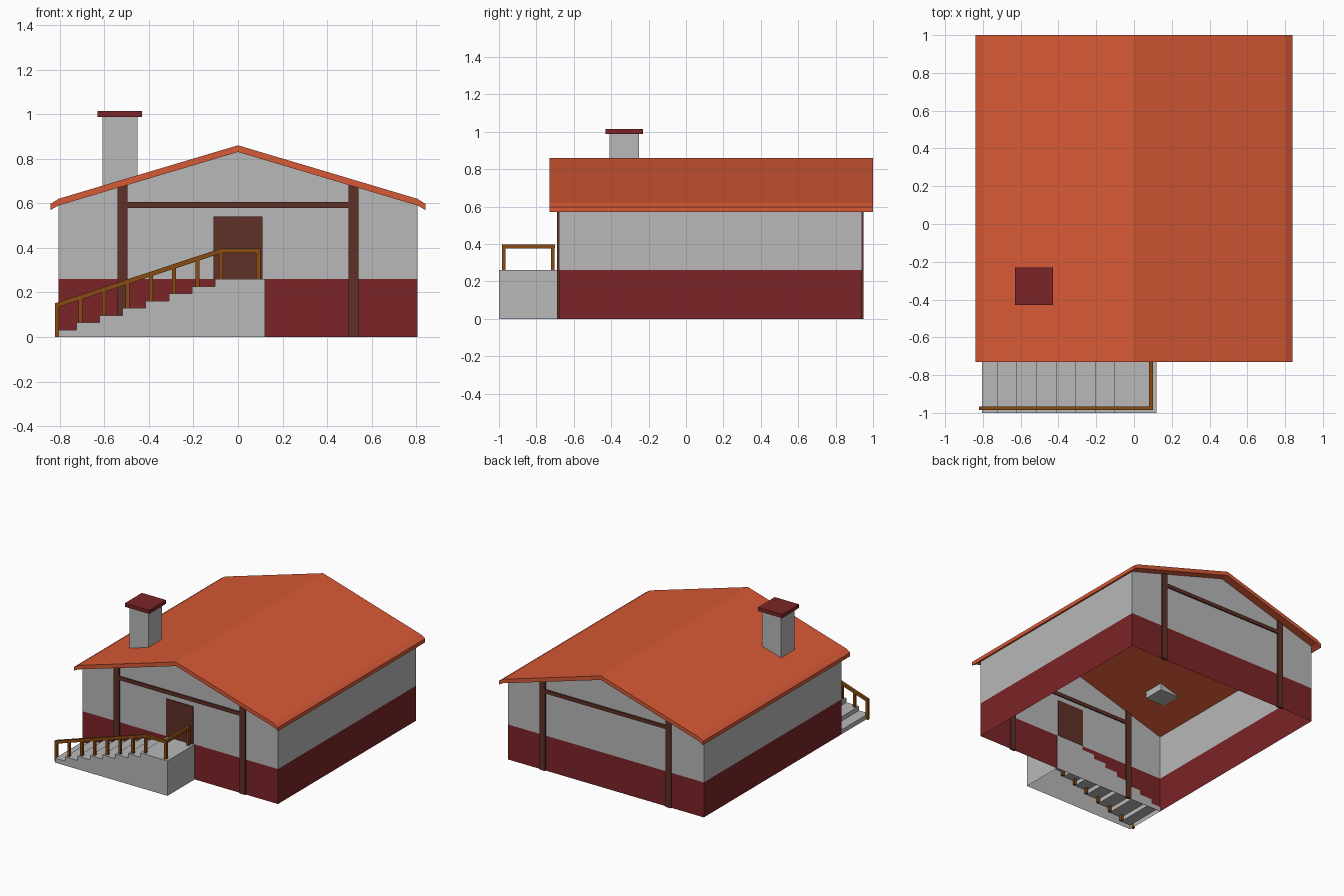
import bpy, bmesh
from mathutils import Vector

if "Cube" in bpy.data.objects:
    bpy.data.objects.remove(bpy.data.objects["Cube"], do_unlink=True)


def material(name, r, g, b):
    m = bpy.data.materials.new(name)
    m.use_nodes = True
    m.diffuse_color = (r, g, b, 1)
    m.node_tree.nodes["Principled BSDF"].inputs["Base Color"].default_value = (r, g, b, 1)
    return m


PLASTER = material("pale grey plaster", .48, .48, .48)
MAROON = material("maroon paint", .2, .018, .02)
TILE = material("orange roof tile", .68, .1, .037)
DARK = material("dark brown timber", .115, .03, .02)
RAIL = material("golden brown wood", .25, .07, .006)


def finish(name, bm, *mats):
    mesh = bpy.data.meshes.new(name)
    bmesh.ops.recalc_face_normals(bm, faces=bm.faces)
    bm.to_mesh(mesh)
    bm.free()
    for m in mats:
        mesh.materials.append(m)
    ob = bpy.data.objects.new(name, mesh)
    bpy.context.collection.objects.link(ob)
    return ob


def box(name, x, y, z, mat):
    """Box from (min, max) pairs along each axis."""
    bm = bmesh.new()
    bmesh.ops.create_cube(bm, size=1)
    for v in bm.verts:
        v.co = [r[0] if c < 0 else r[1] for c, r in zip(v.co, (x, y, z))]
    return finish(name, bm, mat)


def prism(profile, y0, y1):
    """Extrude an x-z profile along y."""
    bm = bmesh.new()
    face = bm.faces.new([bm.verts.new((x, y0, z)) for x, z in profile])
    ext = bmesh.ops.extrude_face_region(bm, geom=[face], use_keep_orig=True)
    new = [g for g in ext["geom"] if isinstance(g, bmesh.types.BMVert)]
    bmesh.ops.translate(bm, verts=new, vec=(0, y1 - y0, 0))
    bmesh.ops.recalc_face_normals(bm, faces=bm.faces)
    bm.normal_update()
    return bm


FRONT, BACK, SIDE, FLOOR = -.68, .94, .805, .26

# Walls: open gabled shell with a painted lower band
bm = prism([(-SIDE, 0), (SIDE, 0), (SIDE, .6), (0, .84), (-SIDE, .6)], FRONT, BACK)
bmesh.ops.delete(bm, geom=[f for f in bm.faces if abs(f.normal.z) > .5], context="FACES")
bmesh.ops.bisect_plane(bm, geom=bm.verts[:] + bm.edges[:] + bm.faces[:],
                       plane_co=(0, 0, FLOOR), plane_no=(0, 0, 1))
for f in bm.faces:
    f.material_index = int(f.calc_center_median().z < FLOOR)
finish("walls", bm, PLASTER, MAROON)

# Roof: bent slab with drooping eaves
half = [(SIDE, .62), (.84, .598), (.84, .57), (SIDE, .59)]
roof = [(0, .86)] + half + [(0, .83)] + [(-x, z) for x, z in reversed(half)]
finish("roof", prism(roof, -.73, 1), TILE)

# Timber posts and cross beams on both gables
for end, y in (("front", (-.69, -.672)), ("back", (.932, .95))):
    for side, x in (("right", (-.54, -.495)), ("left", (.495, .54))):
        box(f"{end}_{side}_post", x, y, (0, .685), DARK)
    box(f"{end}_beam", (-.495, .495), y, (.578, .605), DARK)
box("door", (-.11, .11), (-.687, -.674), (FLOOR, .54), DARK)

# Chimney
box("chimney", (-.607, -.45), (-.41, -.25), (.645, .99), PLASTER)
box("chimney_cap", (-.63, -.43), (-.43, -.23), (.988, 1.015), MAROON)

# Stairs: stepped shell rising to the door landing
STEPS, RISE, RUN = 8, FLOOR / 8, .1035
edges = [-SIDE] + [-.828 + RUN * i for i in range(1, STEPS)] + [.12]
steps = [(.12, 0), (-SIDE, 0)]
for i in range(STEPS):
    steps += [(edges[i], RISE * (i + 1)), (edges[i + 1], RISE * (i + 1))]
bm = prism(steps, -1, -.676)
bmesh.ops.delete(bm, geom=[f for f in bm.faces if f.normal.z < -.5], context="FACES")
finish("stairs", bm, PLASTER)

# Handrail: sloping, then level, then back towards the wall
T, RY, RX = .01, -.975, .09


def rail_z(x):
    return min(.388, .145 + (x + .81) * .243 / .735)


top = [(-.82, rail_z(-.82) + T), (-.075, .388 + T), (RX + T, .388 + T)]
finish("front_handrail", prism(top + [(x, z - 2.2 * T) for x, z in reversed(top)],
                               RY - T, RY + T), RAIL)
box("landing_handrail", (RX - T, RX + T), (RY - T, -.7), (.376, .398), RAIL)
for i in range(STEPS):
    x = -.811 + .105 * i
    foot = 0 if i == 0 else RISE * i - .012
    box(f"stair_baluster_{i + 1}", (x - .009, x + .009), (RY - .009, RY + .009),
        (foot, rail_z(x)), RAIL)
for name, y in (("outer", RY), ("inner", -.712)):
    box(f"landing_{name}_baluster", (RX - T, RX + T), (y - T, y + T),
        (FLOOR - .012, .388), RAIL)
